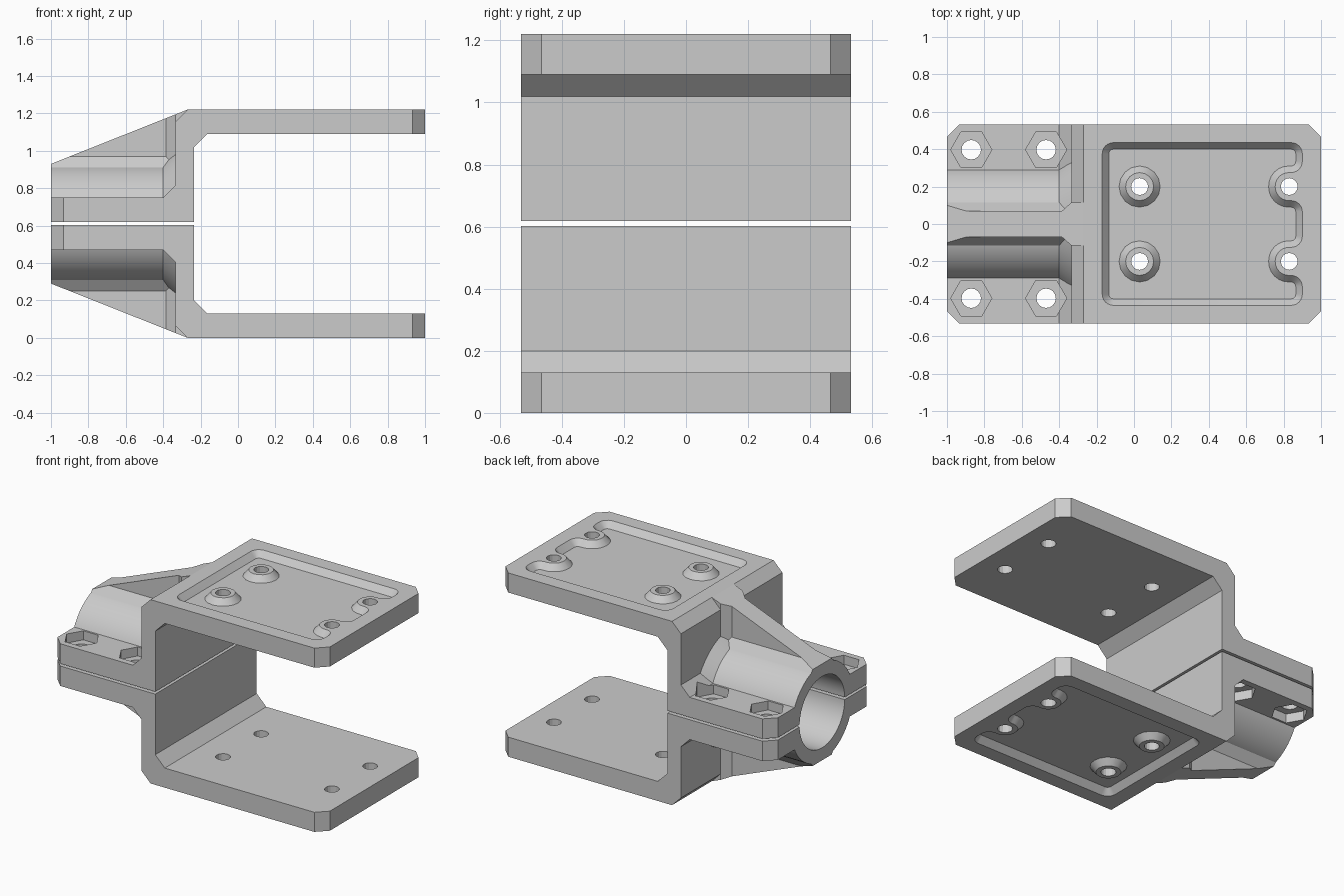
import bpy, bmesh
from math import sin, cos, pi
from mathutils import Matrix, Vector

cube = bpy.data.objects.get("Cube")
if cube:
    bpy.data.objects.remove(cube)

MID, BASE, TOP = 0.61, 0.618, 1.22   # mirror plane, split face, top face
HALF_Y, CORNER = 0.532, 0.067

grey = bpy.data.materials.new("plain_grey")
grey.use_nodes = True
COLOUR = (0.6, 0.6, 0.6, 1)
grey.diffuse_color = COLOUR
grey.node_tree.nodes["Principled BSDF"].inputs["Base Color"].default_value = COLOUR


def loft(name, rings):
    """Closed solid through rings that have equal point counts."""
    bm = bmesh.new()
    loops = [[bm.verts.new(p) for p in ring] for ring in rings]
    n = len(loops[0])
    for a, b in zip(loops, loops[1:]):
        for i in range(n):
            j = (i + 1) % n
            bm.faces.new((a[i], a[j], b[j], b[i]))
    bm.faces.new(loops[0][::-1])
    bm.faces.new(loops[-1])
    bmesh.ops.recalc_face_normals(bm, faces=bm.faces)
    mesh = bpy.data.meshes.new(name)
    bm.to_mesh(mesh)
    bm.free()
    mesh.materials.append(grey)
    ob = bpy.data.objects.new(name, mesh)
    bpy.context.collection.objects.link(ob)
    return ob


def prism(name, pts, axis, lo, hi):
    """Extrude a 2D outline along x, y or z."""
    place = {"x": lambda a, b, t: (t, a, b),
             "y": lambda a, b, t: (a, t, b),
             "z": lambda a, b, t: (a, b, t)}[axis]
    return loft(name, [[place(a, b, t) for a, b in pts] for t in (lo, hi)])


def circle(r, n, cx=0.0, cy=0.0, turn=0.0):
    return [(cx + r * cos(turn + 2 * pi * i / n), cy + r * sin(turn + 2 * pi * i / n))
            for i in range(n)]


def combine(target, tool, operation):
    mod = target.modifiers.new("bool", "BOOLEAN")
    mod.object, mod.operation, mod.solver = tool, operation, "EXACT"
    bpy.context.view_layer.objects.active = target
    bpy.ops.object.modifier_apply(modifier=mod.name)
    bpy.data.objects.remove(tool)


def rounded(corners, steps=6):
    """Right-angled outline with an arc at each (x, y, radius) corner."""
    out = []
    for i, (x, y, r) in enumerate(corners):
        p = Vector((x, y))
        u = (Vector(corners[i - 1][:2]) - p).normalized()
        v = (Vector(corners[(i + 1) % len(corners)][:2]) - p).normalized()
        centre = p + (u + v) * r
        for k in range(steps + 1):
            t = k / steps * pi / 2
            out.append(centre - v * r * cos(t) - u * r * sin(t))
    return out


# Bracket body: flange, wall and plate in one side profile
clamp = prism("upper_clamp", [
    (-1.1, 0.5), (-0.235, 0.5), (-0.235, 1.02), (-0.165, 1.09), (1.1, 1.09),
    (1.1, 1.3), (-0.19, 1.3), (-0.335, 1.155), (-0.335, 0.815), (-0.4, 0.75),
    (-1.1, 0.75)], "y", -0.7, 0.7)

# Tube housing, flaring where it meets the wall
tube = loft("tube", [[(x, y, z) for y, z in circle(r, 48, 0, MID)]
                     for x, r in ((-1.1, 0.322), (-0.4, 0.322), (-0.335, 0.387), (-0.3, 0.387))])
combine(clamp, tube, "UNION")

# Stiffening rib with chamfered foot and flared root
side = [(0.12, 0.7), (0.12, 0.903), (0.07, 0.97), (0.07, 1.4)]
rib = prism("rib", side + [(-y, z) for y, z in reversed(side)], "x", -1.1, -0.25)
combine(clamp, rib, "UNION")
plan = [(-0.385, 0.07), (-0.335, 0.115), (-0.252, 0.115)]
flare = prism("rib_root", plan + [(x, -y) for x, y in reversed(plan)], "z", 0.72, 1.38)
combine(clamp, flare, "UNION")

# Trim to the sloped side outline and the corner-cut plan outline
combine(clamp, prism("side_trim", [(-1.3, BASE), (1.3, BASE), (1.3, TOP), (-0.27, TOP),
                                   (-1, 0.93), (-1.3, 0.811)], "y", -0.9, 0.9), "INTERSECT")
c, h = 1 - CORNER, HALF_Y - CORNER
combine(clamp, prism("plan_trim", [(-c, -HALF_Y), (c, -HALF_Y), (1, -h), (1, h),
                                   (c, HALF_Y), (-c, HALF_Y), (-1, h), (-1, -h)],
                     "z", 0.3, 1.6), "INTERSECT")

# Blind bore
combine(clamp, prism("bore", circle(0.237, 48, 0, MID), "x", -1.2, -0.335), "DIFFERENCE")


# Plate pocket with sloped walls, notched around the two end holes
def pocket_outline(d):
    x0, x1, y1, w = -0.17 + d, 0.9 - d, 0.435 - d, 0.075 + d
    tip, r = 0.83 - w, 0.06 - d
    half = [(x1, 0.2 - w, r), (tip, 0.2 - w, w * 0.97), (tip, 0.2 + w, w * 0.97),
            (x1, 0.2 + w, r), (x1, y1, r), (x0, y1, r)]
    return rounded(half + [(x, -y, q) for x, y, q in reversed(half)])


SLOPE, DEPTH = 0.035, 0.04
pocket = loft("pocket", [[(p.x, p.y, z) for p in pocket_outline(d)]
                         for z, d in ((TOP - DEPTH, SLOPE), (TOP, 0), (TOP + 0.05, 0))])
for s in (-1, 1):
    boss = loft("boss", [[(x, y, z) for x, y in circle(r, 16, 0.03, s * 0.2)]
                         for z, r in ((TOP - 2 * DEPTH, 0.075 + 2 * SLOPE),
                                      (TOP, 0.075), (TOP + 0.1, 0.075))])
    combine(pocket, boss, "DIFFERENCE")
combine(clamp, pocket, "DIFFERENCE")

# Plate holes, flange bolt holes and hexagonal nut recesses
for s in (-1, 1):
    for x in (0.03, 0.83):
        combine(clamp, prism("plate_hole", circle(0.045, 16, x, s * 0.2), "z", 1, 1.4), "DIFFERENCE")
    for x in (-0.87, -0.47):
        combine(clamp, prism("nut_recess", circle(0.11, 6, x, s * 0.397), "z", 0.69, 1.0), "DIFFERENCE")
        combine(clamp, prism("bolt_hole", circle(0.052, 16, x, s * 0.397), "z", 0.5, 0.8), "DIFFERENCE")

# Lower half is the mirror image
lower_mesh = clamp.data.copy()
lower_mesh.transform(Matrix.Translation((0, 0, 2 * MID)) @ Matrix.Diagonal((1, 1, -1, 1)))
lower_mesh.flip_normals()
lower = bpy.data.objects.new("lower_clamp", lower_mesh)
bpy.context.collection.objects.link(lower)

bpy.ops.object.select_all(action="DESELECT")
for ob in (clamp, lower):
    ob.select_set(True)
bpy.context.view_layer.objects.active = clamp
bpy.ops.object.shade_smooth_by_angle(angle=0.33)
